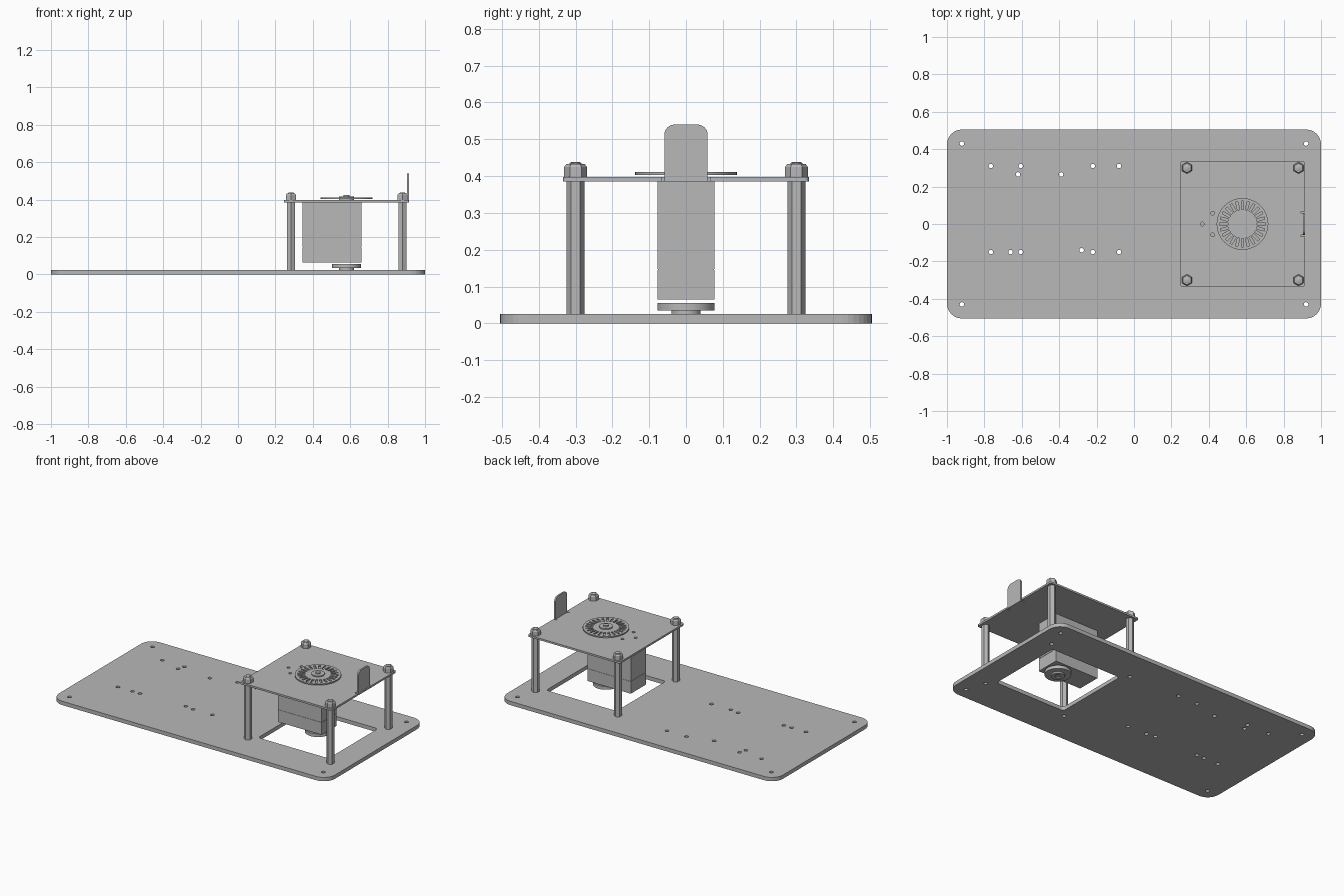
import bpy
import bmesh
from math import pi, cos, sin, radians
from mathutils import Matrix, Vector

if "Cube" in bpy.data.objects:
    bpy.data.objects.remove(bpy.data.objects["Cube"])

grey = bpy.data.materials.new("light grey")
grey.use_nodes = True
COLOUR = (0.48, 0.48, 0.48, 1)
grey.diffuse_color = COLOUR
grey.node_tree.nodes["Principled BSDF"].inputs["Base Color"].default_value = COLOUR


def finish(name, bm, smooth=False):
    bmesh.ops.recalc_face_normals(bm, faces=bm.faces)
    mesh = bpy.data.meshes.new(name)
    bm.to_mesh(mesh)
    bm.free()
    mesh.materials.append(grey)
    obj = bpy.data.objects.new(name, mesh)
    bpy.context.collection.objects.link(obj)
    if smooth:
        bpy.ops.object.select_all(action='DESELECT')
        obj.select_set(True)
        bpy.context.view_layer.objects.active = obj
        bpy.ops.object.shade_smooth_by_angle(angle=radians(30))
    return obj


def add_rounded(bm, size, z0, z1, radii, centre=(0, 0)):
    """Rounded rectangle slab; radii run counter-clockwise from the +x +y corner."""
    points = []
    signs = ((1, 1), (-1, 1), (-1, -1), (1, -1))
    for quarter, ((sx, sy), r) in enumerate(zip(signs, radii)):
        cx, cy = sx * (size[0] / 2 - r), sy * (size[1] / 2 - r)
        steps = 8 if r else 0
        for i in range(steps + 1):
            a = (quarter + i / max(steps, 1)) * pi / 2
            points.append((centre[0] + cx + r * cos(a), centre[1] + cy + r * sin(a)))
    low = [bm.verts.new((x, y, z0)) for x, y in points]
    high = [bm.verts.new((x, y, z1)) for x, y in points]
    bm.faces.new(low[::-1])
    bm.faces.new(high)
    for i in range(len(low)):
        j = (i + 1) % len(low)
        bm.faces.new((low[i], low[j], high[j], high[i]))


def add_turned(bm, profile, x, y, sides, turn=0):
    """Solid turned about a vertical axis from (radius, height) pairs."""
    rings = []
    for r, z in profile:
        angles = [turn + 2 * pi * i / sides for i in range(sides)]
        rings.append([bm.verts.new((x + r * cos(a), y + r * sin(a), z)) for a in angles])
    for a, b in zip(rings, rings[1:]):
        for i in range(sides):
            j = (i + 1) % sides
            bm.faces.new((a[i], a[j], b[j], b[i]))
    bm.faces.new(rings[0][::-1])
    bm.faces.new(rings[-1])


def add_box(bm, centre, size, rotation=None):
    m = Matrix.Translation(centre) @ Matrix.Diagonal((*size, 1))
    if rotation:
        m = rotation @ m
    bmesh.ops.create_cube(bm, size=1, matrix=m)


def cut(obj, bm):
    cutter = finish("cutter", bm)
    cutter.hide_render = True
    mod = obj.modifiers.new("cut", 'BOOLEAN')
    mod.operation = 'DIFFERENCE'
    mod.solver = 'EXACT'
    mod.object = cutter
    bpy.context.view_layer.objects.active = obj
    bpy.ops.object.modifier_apply(modifier=mod.name)
    bpy.data.objects.remove(cutter)


AXIS = 0.58
BASE_TOP = 0.025
DECK_LOW, DECK_TOP = 0.385, 0.397
posts = [(x, y) for x in (0.283, 0.88) for y in (-0.3, 0.3)]

# Base plate with window, corner holes and mounting holes
bm = bmesh.new()
add_rounded(bm, (2, 1.01), 0, BASE_TOP, [0.08] * 4)
base = finish("base_plate", bm)
bm = bmesh.new()
add_rounded(bm, (0.51, 0.51), -0.1, 0.1, [0.02] * 4, (AXIS, 0))
holes = [(x, y) for x in (-0.92, 0.92) for y in (-0.43, 0.43)]
holes += [(x, y) for x in (-0.765, -0.605, -0.22, -0.08) for y in (-0.15, 0.31)]
holes += [(-0.62, 0.265), (-0.39, 0.265), (-0.66, -0.15), (-0.28, -0.14)]
for x, y in holes + posts:
    add_turned(bm, [(0.012, -0.1), (0.012, 0.1)], x, y, 16)
cut(base, bm)

# Raised deck with motor screw holes and two relief notches beside the tab
bm = bmesh.new()
add_rounded(bm, (0.67, 0.668), DECK_LOW, DECK_TOP, [0.012] * 4, (AXIS, 0))
deck = finish("upper_plate", bm)
bm = bmesh.new()
for x, y in ((0.365, 0), (0.42, 0.058), (0.42, -0.058)):
    add_turned(bm, [(0.01, 0.3), (0.01, 0.5)], x, y, 16)
for side in (-1, 1):
    add_box(bm, (0.908, side * 0.063, 0.39), (0.032, 0.008, 0.1))
cut(deck, bm)

# Upright tab with rounded top corners
bm = bmesh.new()
add_rounded(bm, (0.118, 0.155), 0.903, 0.914, [0.028, 0.028, 0, 0])
swap = Matrix(((0, 0, 1, 0), (1, 0, 0, 0), (0, 1, 0, 0), (0, 0, 0, 1)))
bm.transform(Matrix.Translation((0, 0, DECK_LOW + 0.0775)) @ swap)
finish("upright_tab", bm)

# Hexagonal posts, with a nut and bolt end above the deck
for i, (x, y) in enumerate(posts):
    bm = bmesh.new()
    add_turned(bm, [(0.024, BASE_TOP), (0.024, DECK_LOW)], x, y, 6, pi / 2)
    finish(f"post_{i + 1}", bm)
    bm = bmesh.new()
    add_turned(bm, [(0.031, DECK_TOP), (0.031, 0.425), (0.025, 0.433)], x, y, 6, pi / 2)
    finish(f"nut_{i + 1}", bm)
    bm = bmesh.new()
    add_turned(bm, [(0.016, 0.43), (0.016, 0.436), (0.012, 0.438)], x, y, 20)
    finish(f"bolt_end_{i + 1}", bm, True)

# Motor housing made of stacked sections with fine seams
bm = bmesh.new()
for low, high, inset in ((0.065, 0.145, 0), (0.145, 0.148, 0.002), (0.148, DECK_LOW, 0)):
    add_box(bm, (0.503, 0, (low + high) / 2),
            (0.315 - 2 * inset, 0.156 - 2 * inset, high - low))
finish("motor_housing", bm)

# Output hub under the motor
bm = bmesh.new()
add_turned(bm, [(0.04, 0.055), (0.04, 0.066)], AXIS, 0, 40)
add_turned(bm, [(0.078, 0.035), (0.078, 0.056)], AXIS, 0, 48)
add_turned(bm, [(0.04, 0.025), (0.04, 0.036)], AXIS, 0, 40)
hub = finish("output_hub", bm, True)
bm = bmesh.new()
add_turned(bm, [(0.018, 0), (0.018, 0.032)], AXIS, 0, 24)
cut(hub, bm)

# Slotted encoder disc
bm = bmesh.new()
add_turned(bm, [(0.138, 0.403), (0.138, 0.411)], AXIS, 0, 64)
disc = finish("slotted_disc", bm, True)
bm = bmesh.new()
for i in range(24):
    spin = Matrix.Translation((AXIS, 0, 0)) @ Matrix.Rotation(2 * pi * i / 24, 4, 'Z')
    add_box(bm, (0.1, 0, 0.407), (0.044, 0.012, 0.05), spin)
cut(disc, bm)

# Disc hub and shaft
bm = bmesh.new()
add_turned(bm, [(0.04, DECK_TOP), (0.04, 0.418)], AXIS, 0, 40)
add_turned(bm, [(0.016, 0.41), (0.016, 0.426)], AXIS, 0, 24)
finish("disc_hub", bm, True)
